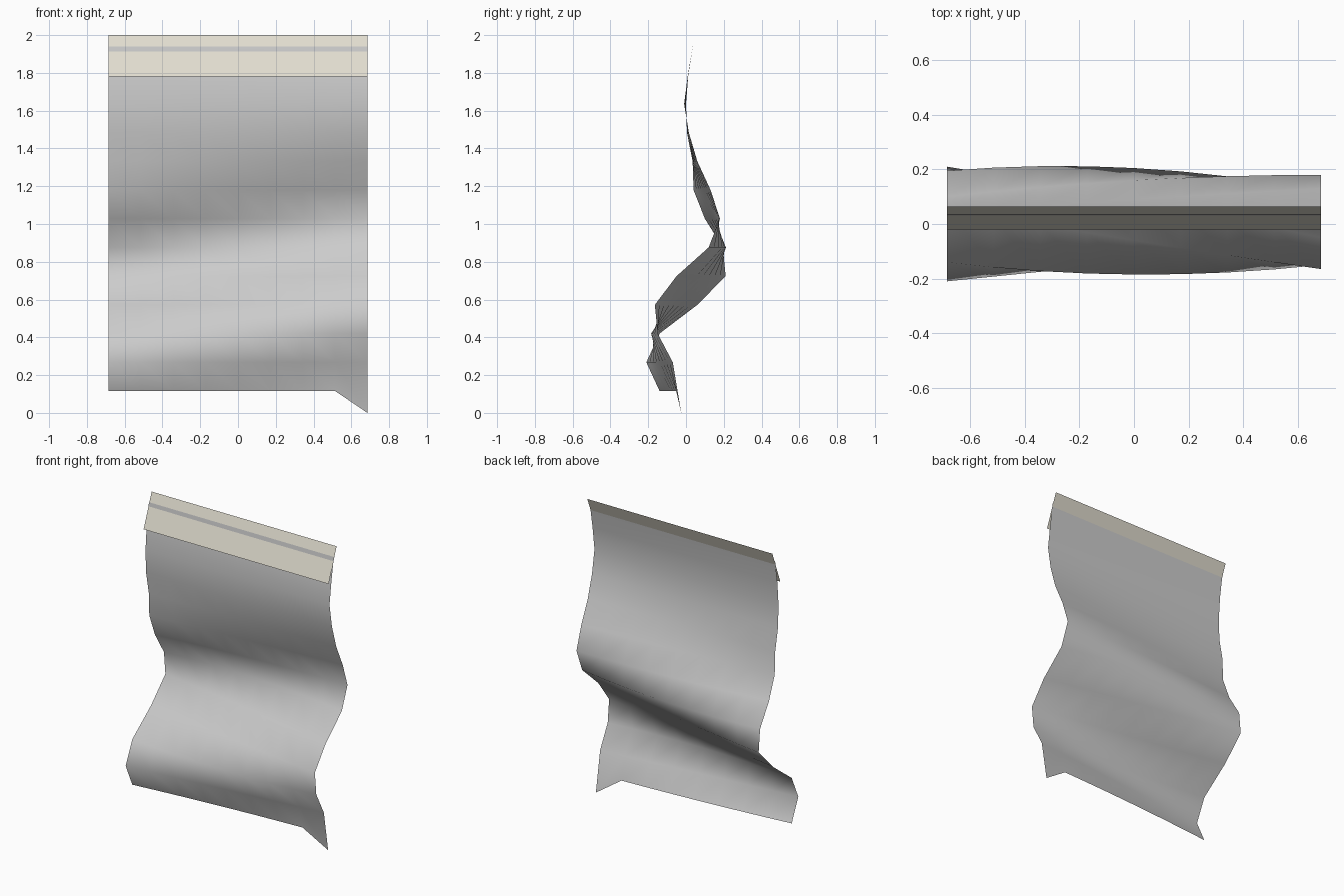
import bpy, bmesh

if "Cube" in bpy.data.objects:
    bpy.data.objects.remove(bpy.data.objects["Cube"])

HALF, COLS = 0.685, 8
TOP, STEP = 1.94, 0.152
# Depth (y) of the cloth from top row to bottom row, at three positions
LEFT = [.036, .012, .0, .005, .035, .04, .10, .195, .21, .06, -.14, -.21, -.14]
MID = [.036, .01, -.004, .008, .04, .09, .16, .205, .09, -.06, -.185, -.14, -.08]
RIGHT = [.036, .01, -.01, .015, .06, .13, .18, .12, -.05, -.165, -.15, -.07, -.045]


def add_object(name, bm):
    mesh = bpy.data.meshes.new(name)
    bm.to_mesh(mesh)
    bm.free()
    obj = bpy.data.objects.new(name, mesh)
    bpy.context.collection.objects.link(obj)
    return obj


def blend(row, t):
    # Quadratic blend through left, middle and right profiles
    return (LEFT[row] * 2 * (t - .5) * (t - 1) + MID[row] * 4 * t * (1 - t)
            + RIGHT[row] * 2 * t * (t - .5))


def sheet(name, grid):
    bm = bmesh.new()
    rows = [[bm.verts.new(p) for p in row] for row in grid]
    for a, b in zip(rows, rows[1:]):
        for i in range(len(a) - 1):
            bm.faces.new((a[i], b[i], b[i + 1], a[i + 1]))
    return add_object(name, bm)


# Wavy hanging cloth with one drooping lower corner
grid = [[(-HALF + 2 * HALF * c / COLS, blend(r, c / COLS), TOP - STEP * r)
         for c in range(COLS + 1)] for r in range(len(LEFT))]
grid[-1][-1] = (HALF, -.025, 0)
cloth = sheet("hanging_cloth", grid)
for poly in cloth.data.polygons:
    poly.use_smooth = True

# Flat tilted header strip at the top
strip = sheet("header_strip", [[(-HALF, .065, 2), (HALF, .065, 2)],
                               [(-HALF, -.02, 1.78), (HALF, -.02, 1.78)]])
mat = bpy.data.materials.new("header_beige")
mat.diffuse_color = (.76, .73, .63, 1)
mat.use_nodes = True
mat.node_tree.nodes["Principled BSDF"].inputs["Base Color"].default_value = mat.diffuse_color
strip.data.materials.append(mat)
